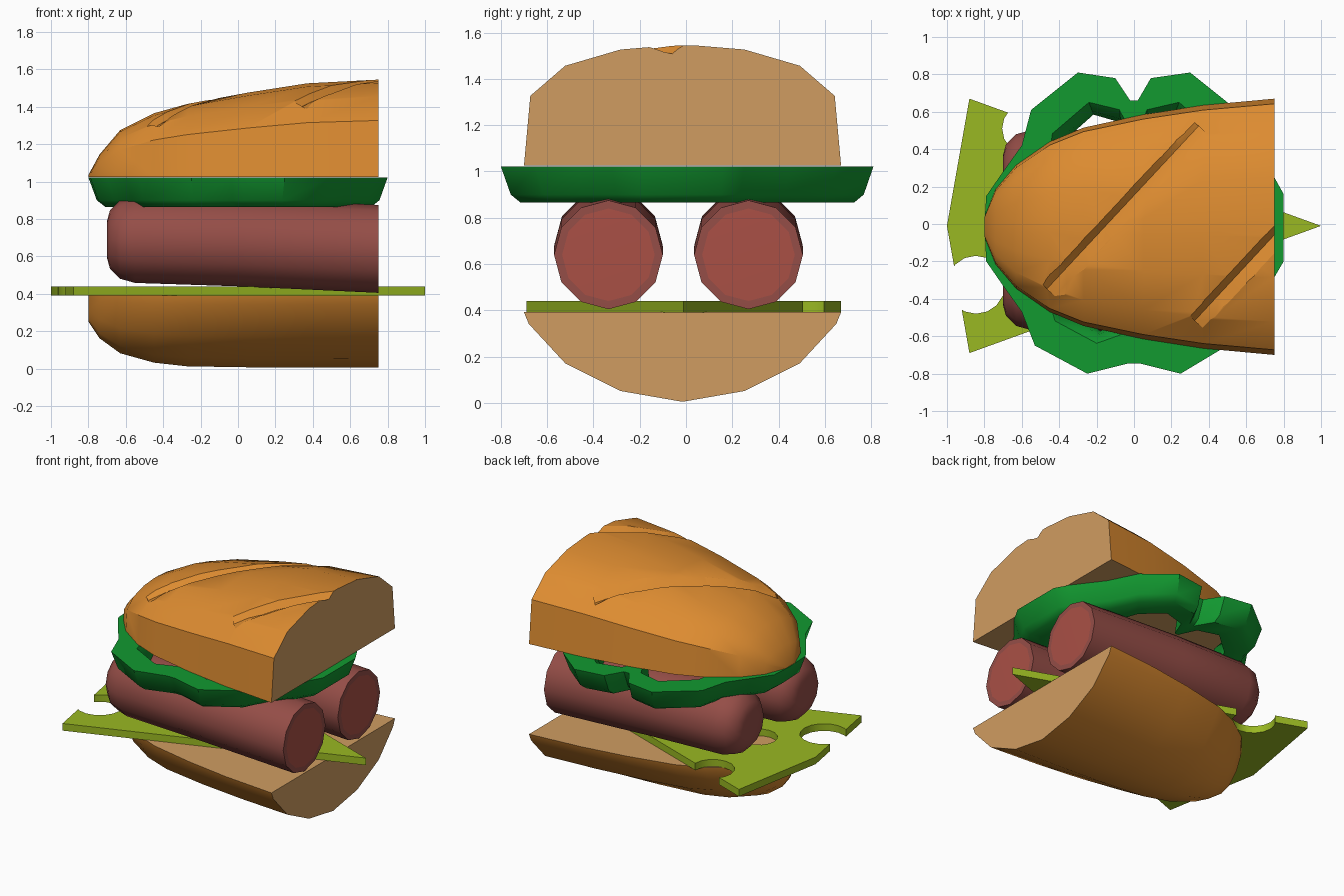
import bpy, bmesh, math
from mathutils import Vector

if "Cube" in bpy.data.objects:
    bpy.data.objects.remove(bpy.data.objects["Cube"])


def material(name, rgb):
    m = bpy.data.materials.new(name)
    m.diffuse_color = (*rgb, 1)
    m.use_nodes = True
    m.node_tree.nodes["Principled BSDF"].inputs["Base Color"].default_value = m.diffuse_color
    return m


CRUST = material("crust", (0.72, 0.26, 0.03))
CRUMB = material("crumb", (0.63, 0.335, 0.12))
GREEN = material("lettuce green", (0.006, 0.32, 0.03))
CHEESE = material("cheese yellow green", (0.32, 0.48, 0.016))
SKIN = material("sausage skin", (0.30, 0.075, 0.063))
MEAT = material("sausage meat", (0.40, 0.08, 0.06))


def loft(name, rings, mats, rule=None, closed=False):
    """Join equal-length rings of points; cap the ends or close into a loop."""
    bm = bmesh.new()
    vs = [[bm.verts.new(p) for p in r] for r in rings]
    n = len(rings[0])
    pairs = list(zip(vs, vs[1:])) + ([(vs[-1], vs[0])] if closed else [])
    for a, b in pairs:
        for i in range(n):
            j = (i + 1) % n
            bm.faces.new((a[i], a[j], b[j], b[i]))
    if not closed:
        bm.faces.new(vs[0])
        bm.faces.new(vs[-1])
    bmesh.ops.recalc_face_normals(bm, faces=bm.faces)
    bm.normal_update()
    if rule:
        for f in bm.faces:
            f.material_index = 1 if rule(f) else 0
    me = bpy.data.meshes.new(name)
    bm.to_mesh(me)
    bm.free()
    for m in mats:
        me.materials.append(m)
    ob = bpy.data.objects.new(name, me)
    bpy.context.collection.objects.link(ob)
    return ob


def activate(ob):
    bpy.ops.object.select_all(action='DESELECT')
    ob.select_set(True)
    bpy.context.view_layer.objects.active = ob


def cut(ob, cutter):
    activate(ob)
    mod = ob.modifiers.new("cut", 'BOOLEAN')
    mod.operation = 'DIFFERENCE'
    mod.solver = 'EXACT'
    mod.object = cutter
    bpy.ops.object.modifier_apply(modifier=mod.name)
    bpy.data.objects.remove(cutter)


def smooth(ob, deg=35):
    activate(ob)
    bpy.ops.object.shade_smooth_by_angle(angle=math.radians(deg))


# Bun halves: stations of x, half width, top height, bottom depth
YC = -0.015
STATIONS = [(-0.80, 0.05, 0.01, 0.14), (-0.74, 0.20, 0.12, 0.23),
            (-0.63, 0.33, 0.25, 0.31), (-0.45, 0.455, 0.34, 0.36),
            (-0.27, 0.53, 0.39, 0.38), (0.05, 0.60, 0.45, 0.385),
            (0.37, 0.65, 0.50, 0.385), (0.75, 0.685, 0.52, 0.387)]
TOP = [(1, 0), (0.96, 0.58), (0.74, 0.83), (0.39, 0.965), (0.07, 1)]
BOTTOM = [(1, 0), (0.97, 0.13), (0.74, 0.57), (0.39, 0.88), (0.0, 1)]


def section(x, w, h, base, prof):
    half = [(x, YC + w * a, base + h * b) for a, b in prof]
    other = [(x, YC - w * a, base + h * b) for a, b in reversed(prof) if a > 0]
    return half + other


top_bun = loft("top_bun", [section(x, w, h, 1.025, TOP) for x, w, h, d in STATIONS],
               [CRUST, CRUMB], lambda f: f.normal.x > 0.99 or f.normal.z < -0.9)
bottom_bun = loft("bottom_bun", [section(x, w, -d, 0.392, BOTTOM) for x, w, h, d in STATIONS],
                  [CRUST, CRUMB], lambda f: f.normal.x > 0.99 or f.normal.z > 0.99)


def lerp_table(t, table):
    t = max(table[0][0], min(table[-1][0], t))
    for a, b in zip(table, table[1:]):
        if t <= b[0]:
            k = (t - a[0]) / (b[0] - a[0])
            return [p + (q - p) * k for p, q in zip(a, b)]


def bun_height(x, y):
    _, w, h, _ = lerp_table(x, STATIONS)
    t = abs(y - YC) / w
    return 1.025 + h * (lerp_table(t, TOP[::-1])[1] if t > 0.07 else 1)


# Diagonal slashes scored into the crust
def slash(start, end):
    a, b = Vector(start), Vector(end)
    side = Vector((-(b - a).y, (b - a).x)).normalized()
    rings = []
    for i in range(9):
        k = i / 8
        c = a.lerp(b, k)
        amp = 0.5 + 0.5 * min(1, 4 * k, 4 * (1 - k))
        ring = []
        for off, dz in ((0.07, 0.015), (0.02, -0.04 * amp), (-0.07, 0.015),
                        (-0.07, 0.1), (0.07, 0.1)):
            p = c + side * off
            ring.append((p.x, p.y, bun_height(p.x, p.y) + dz))
        rings.append(ring)
    return loft("slash_cutter", rings, [CRUST, CRUMB])


cut(top_bun, slash((-0.45, -0.36), (0.36, 0.51)))
cut(top_bun, slash((0.34, -0.53), (0.86, 0.03)))
smooth(top_bun, 30)
smooth(bottom_bun, 30)

# Two sausages, cut flat at the right end with a rim of skin
for label, y in (("front", -0.335), ("back", 0.27)):
    rings = []
    for x, r, z in ((-0.70, 0.10, 0.69), (-0.685, 0.155, 0.69), (-0.63, 0.21, 0.69),
                    (-0.55, 0.232, 0.69), (0.0, 0.235, 0.675), (0.75, 0.235, 0.64),
                    (0.751, 0.2, 0.64)):
        rings.append([(x, y + r * math.cos(i * math.tau / 12), z + r * math.sin(i * math.tau / 12))
                      for i in range(12)])
    s = loft(label + "_sausage", rings, [SKIN, MEAT],
             lambda f: f.normal.x > 0.9 and len(f.verts) > 4)
    smooth(s, 45)

# Wavy lettuce ring swept round an outline
OUTLINE = [(-0.80, 0.0), (-0.79, 0.15), (-0.70, 0.28), (-0.60, 0.42), (-0.55, 0.61),
           (-0.30, 0.81), (-0.10, 0.78), (-0.02, 0.66), (0.02, 0.66), (0.09, 0.78),
           (0.30, 0.81), (0.50, 0.65), (0.60, 0.45), (0.75, 0.25), (0.80, 0.16),
           (0.80, -0.20), (0.73, -0.32), (0.60, -0.47), (0.50, -0.65), (0.25, -0.80),
           (0.03, -0.745), (-0.03, -0.745), (-0.25, -0.80), (-0.53, -0.65),
           (-0.60, -0.47), (-0.70, -0.33), (-0.79, -0.20)]
RIM = [(0.0, 1.022), (0.045, 0.90), (0.09, 0.865), (0.24, 0.865), (0.22, 0.97), (0.17, 1.022)]
rings = []
for x, y in OUTLINE:
    r = math.hypot(x, y)
    rings.append([(x * (1 - d / r), y * (1 - d / r), z) for d, z in RIM])
smooth(loft("lettuce", rings, [GREEN], closed=True), 40)

# Cheese slice with round bites
shape = [(1.0, -0.01), (-0.88, 0.67), (-1.0, -0.01), (-0.88, -0.69)]
cheese = loft("cheese", [[(x, y, z) for x, y in shape] for z in (0.39, 0.44)], [CHEESE])
for x, y, r in ((-0.845, -0.325, 0.155), (-0.565, 0.51, 0.14), (-0.53, -0.05, 0.12)):
    circle = [(x + r * math.cos(i * math.tau / 16), y + r * math.sin(i * math.tau / 16))
              for i in range(16)]
    cut(cheese, loft("hole_cutter", [[(px, py, z) for px, py in circle] for z in (0.3, 0.5)],
                     [CHEESE]))
smooth(cheese, 30)
